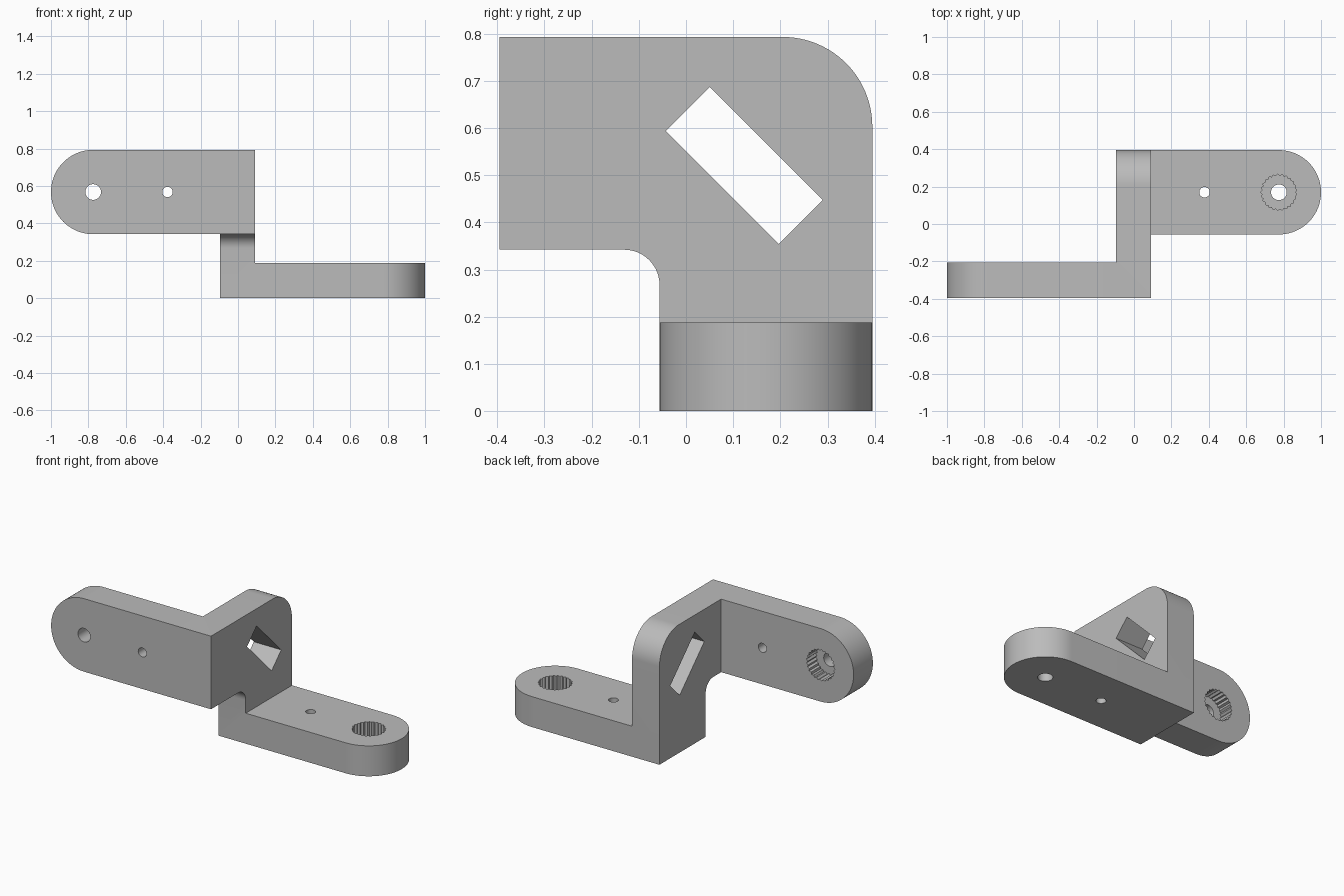
import bpy, bmesh
from math import sin, cos, pi, radians
from mathutils import Vector

cube = bpy.data.objects.get("Cube")
if cube:
    bpy.data.objects.remove(cube, do_unlink=True)

grey = bpy.data.materials.new("plain grey")
grey.use_nodes = True
colour = (0.5, 0.5, 0.5, 1)
grey.diffuse_color = colour
grey.node_tree.nodes["Principled BSDF"].inputs["Base Color"].default_value = colour

HALF = 0.395             # half depth of the bracket
T0, T1 = -0.095, 0.092   # centre plate, left to right
ARM = 0.188              # arm thickness
R = 0.2255               # arm half width and end radius
TOP = 0.793


def arc(cx, cy, r, start, end, n=24):
    """Points on an arc, angles in degrees."""
    angles = [radians(start + (end - start) * i / n) for i in range(n + 1)]
    return [(cx + r * cos(a), cy + r * sin(a)) for a in angles]


def prism(name, points, axis, low, high):
    """Extrude a 2D outline along x, y or z."""
    place = {"x": lambda u, v, d: (d, u, v),
             "y": lambda u, v, d: (u, d, v),
             "z": lambda u, v, d: (u, v, d)}[axis]
    bm = bmesh.new()
    face = bm.faces.new([bm.verts.new(place(u, v, low)) for u, v in points])
    extruded = bmesh.ops.extrude_face_region(bm, geom=[face])["geom"]
    shift = Vector(place(0, 0, high - low))
    bmesh.ops.translate(bm, vec=shift,
                        verts=[g for g in extruded if isinstance(g, bmesh.types.BMVert)])
    bmesh.ops.recalc_face_normals(bm, faces=bm.faces)
    mesh = bpy.data.meshes.new(name)
    bm.to_mesh(mesh)
    bm.free()
    mesh.materials.append(grey)
    obj = bpy.data.objects.new(name, mesh)
    bpy.context.collection.objects.link(obj)
    return obj


def combine(target, other, operation):
    """Apply a boolean and remove the helper."""
    mod = target.modifiers.new(operation.lower(), "BOOLEAN")
    mod.operation, mod.object, mod.solver = operation, other, "EXACT"
    bpy.ops.object.select_all(action="DESELECT")
    bpy.context.view_layer.objects.active = target
    target.select_set(True)
    bpy.ops.object.modifier_apply(modifier=mod.name)
    bpy.data.objects.remove(other, do_unlink=True)


def circle(cx, cy, r, n=32):
    return arc(cx, cy, r, 0, 360, n)[:-1]


def spline(cx, cy, teeth=25):
    """Toothed outline of the shaft socket."""
    n = teeth * 2
    return [(cx + r * cos(pi * 2 * i / n), cy + r * sin(pi * 2 * i / n))
            for i in range(n) for r in [0.097 if i % 2 else 0.088]]


# Centre plate with a rounded rear corner and an inner fillet
inner = HALF - 2 * R
under = TOP - 2 * R
profile = [(-HALF, TOP), (-HALF, under)]
profile += arc(inner - 0.075, under - 0.075, 0.075, 90, 0, 12)
profile += [(inner, 0), (HALF, 0)]
profile += arc(HALF - 0.19, TOP - 0.19, 0.19, 0, 90)
bracket = prism("bracket", profile, "x", T0, T1)

# Upper arm reaching to the right, lower arm reaching to the left
cx, cz, cy = -1 + R, TOP - R, HALF - R
upper = prism("upper_arm", [(T0, under), (T0, TOP)] + arc(cx, cz, R, 90, 270, 40),
              "y", -HALF, -HALF + ARM)
combine(bracket, upper, "UNION")
lower = prism("lower_arm", [(T1, HALF), (T1, inner)] + arc(-cx, cy, R, -90, 90, 40),
              "z", 0, ARM)
combine(bracket, lower, "UNION")

# Screw holes and toothed sockets in both arms
for axis, x, v, base, side in (("y", cx, cz, -HALF, -1), ("z", -cx, cy, 0, 1)):
    for name, outline, low, high in (
            ("shaft_hole", circle(x, v, 0.042), -0.1, ARM + 0.1),
            ("screw_hole", circle(side * 0.377, v, 0.028), -0.1, ARM + 0.1),
            ("socket", spline(x, v), ARM - 0.09, ARM + 0.1)):
        combine(bracket, prism(name, outline, axis, base + low, base + high), "DIFFERENCE")

# Diagonal slot through the centre plate
slot = [(0.05, 0.687), (0.29, 0.447), (0.197, 0.354), (-0.043, 0.594)]
combine(bracket, prism("slot", slot, "x", T0 - 0.1, T1 + 0.1), "DIFFERENCE")

bpy.ops.object.select_all(action="DESELECT")
bracket.select_set(True)
bpy.context.view_layer.objects.active = bracket
bpy.ops.object.shade_smooth_by_angle(angle=radians(25))
